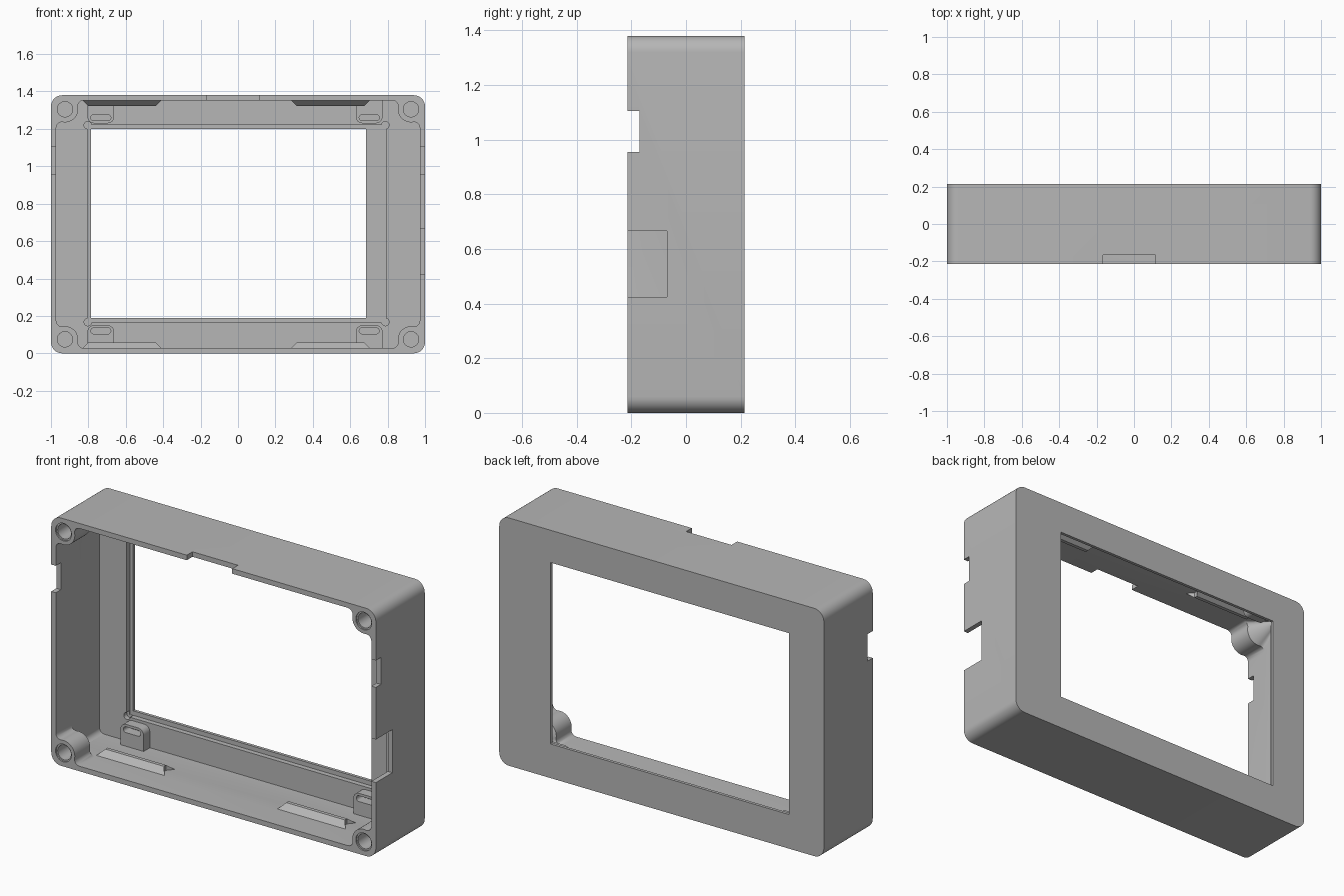
import bpy, bmesh, math
from mathutils import Vector

cube = bpy.data.objects.get("Cube")
if cube:
    bpy.data.objects.remove(cube, do_unlink=True)

H, FRONT, BACK = 1.38, -0.215, 0.215   # height and depth limits
WALL, FLOOR = 0.028, 0.17              # wall thickness, inner face of back panel

grey = bpy.data.materials.new("grey plastic")
grey.use_nodes = True
color = (0.47, 0.47, 0.47, 1)
grey.diffuse_color = color
grey.node_tree.nodes["Principled BSDF"].inputs["Base Color"].default_value = color


def loft(name, sections):
    """Join equal-length outlines, given as (y, [(x, z), ...]), into a solid."""
    bm = bmesh.new()
    rings = [[bm.verts.new((x, y, z)) for x, z in pts] for y, pts in sections]
    n = len(rings[0])
    for a, b in zip(rings, rings[1:]):
        for i in range(n):
            j = (i + 1) % n
            bm.faces.new((a[i], a[j], b[j], b[i]))
    bm.faces.new(rings[0])
    bm.faces.new(rings[-1])
    bmesh.ops.recalc_face_normals(bm, faces=bm.faces)
    mesh = bpy.data.meshes.new(name)
    bm.to_mesh(mesh)
    bm.free()
    mesh.materials.append(grey)
    obj = bpy.data.objects.new(name, mesh)
    bpy.context.collection.objects.link(obj)
    return obj


def prism(name, pts, y0, y1):
    return loft(name, [(y0, pts), (y1, pts)])


def arc(cx, cz, r, a0, a1, n):
    angles = [math.radians(a0 + (a1 - a0) * i / n) for i in range(n + 1)]
    return [(cx + r * math.cos(a), cz + r * math.sin(a)) for a in angles]


def circle(cx, cz, r, n=32):
    return arc(cx, cz, r, 0, 360, n)[:-1]


def rounded(x0, x1, z0, z1, r, n=8):
    pts = []
    for i, (x, z) in enumerate([(x1 - r, z1 - r), (x0 + r, z1 - r),
                                (x0 + r, z0 + r), (x1 - r, z0 + r)]):
        pts += arc(x, z, r, 90 * i, 90 * i + 90, n)
    return pts


def rect(x0, x1, z0, z1):
    return [(x0, z0), (x1, z0), (x1, z1), (x0, z1)]


def cut(obj, cutters):
    bpy.context.view_layer.objects.active = obj
    for c in cutters:
        c.hide_render = True
        mod = obj.modifiers.new("cut", 'BOOLEAN')
        mod.operation, mod.solver, mod.object = 'DIFFERENCE', 'EXACT', c
        bpy.ops.object.modifier_apply(modifier=mod.name)
        bpy.data.objects.remove(c, do_unlink=True)


def smooth(obj):
    bpy.ops.object.select_all(action='DESELECT')
    obj.select_set(True)
    bpy.context.view_layer.objects.active = obj
    bpy.ops.object.shade_smooth_by_angle(angle=math.radians(30))


# Cavity outline: each corner is a screw post blended into both walls
SCREW, POST_R, FILLET = 0.075, 0.07, 0.03
f_in = WALL + FILLET
reach = math.sqrt((POST_R + FILLET) ** 2 - (SCREW - f_in) ** 2)
tilt = math.degrees(math.atan2(SCREW - f_in, reach))
half = arc(SCREW + reach, f_in, FILLET, 270, 180 - tilt, 6)
half += arc(SCREW, SCREW, POST_R, -tilt, 45, 8)[1:]
post_corner = half + [(v, u) for u, v in reversed(half[:-1])]
plain_corner = arc(f_in, f_in, FILLET, 270, 180, len(post_corner) - 1)


def cavity_outline(corner):
    pts = []
    for sx, sz in [(-1, -1), (-1, 1), (1, 1), (1, -1)]:
        run = corner if sx == sz else corner[::-1]
        pts += [(sx * (1 - u), H / 2 + sz * (H / 2 - v)) for u, v in run]
    return pts


with_posts, plain = cavity_outline(post_corner), cavity_outline(plain_corner)

# Shell, hollowed from the open front, with posts tapering into the corners
shell = prism("case_shell", rounded(-1, 1, 0, H, 0.06), FRONT, BACK)
cutters = [loft("cavity", [(-0.3, with_posts), (-0.08, with_posts),
                           (0.0, plain), (FLOOR, plain)])]

# Window, screen recess with relieved corners, and side pocket
cutters.append(prism("window", rect(-0.785, 0.685, 0.19, 1.2), 0.1, 0.3))
cutters.append(prism("pocket", rounded(0.785, 0.965, 0.035, H - 0.035, 0.04), 0.1, 0.178))
cutters.append(prism("recess", rect(-0.805, 0.79, 0.165, 1.222), 0.1, 0.198))
for x in (-0.803, 0.788):
    for z in (0.167, 1.22):
        cutters.append(prism("relief", circle(x, z, 0.02, 20), 0.11, 0.197))

# Screw holes with a shallow counterbore
for x in (SCREW - 1, 1 - SCREW):
    for z in (SCREW, H - SCREW):
        cutters.append(prism("counterbore", circle(x, z, 0.049), -0.3, FRONT + 0.008))
        cutters.append(prism("screw_hole", circle(x, z, 0.041), -0.3, -0.1))

# Rim notches: both sides, right-hand port, top
for s in (-1, 1):
    cutters.append(prism("side_notch", rect(s - 0.1, s + 0.1, 0.955, 1.105), -0.3, -0.17))
cutters.append(prism("port", rect(0.9, 1.1, 0.425, 0.665), -0.3, -0.07))
cutters.append(prism("top_notch", rect(-0.165, 0.115, 1.3, 1.5), -0.3, -0.165))
cut(shell, cutters)
smooth(shell)

# Slotted mounting tabs and snap ridges, mirrored on the bottom and top walls
for level in ("bottom", "top"):
    def flip(pts):
        return pts if level == "bottom" else [(x, H - z) for x, z in pts]

    for side, x0 in (("right", -0.805), ("left", 0.63)):
        x1 = x0 + 0.143
        outline = [(x0, 0.015), (x1, 0.015)]
        outline += arc(x1 - 0.035, 0.115, 0.035, 0, 90, 6)
        outline += arc(x0 + 0.035, 0.115, 0.035, 90, 180, 6)
        tab = prism(f"{level}_{side}_tab", flip(outline), 0.115, FLOOR + 0.005)
        slot = rounded(x0 + 0.018, x1 - 0.018, 0.104, 0.136, 0.0155, 6)
        cut(tab, [prism("slot", flip(slot), 0.05, 0.25)])
        smooth(tab)

    for side, x0 in (("right", -0.83), ("left", 0.285)):
        x1 = x0 + 0.42
        base = flip(rect(x0, x1, 0.015, WALL))
        crest = flip(rect(x0 + 0.03, x1 - 0.03, 0.015, 0.058))
        loft(f"{level}_{side}_snap_ridge",
             [(-0.06, base), (-0.025, crest), (-0.005, crest), (0.03, base)])
